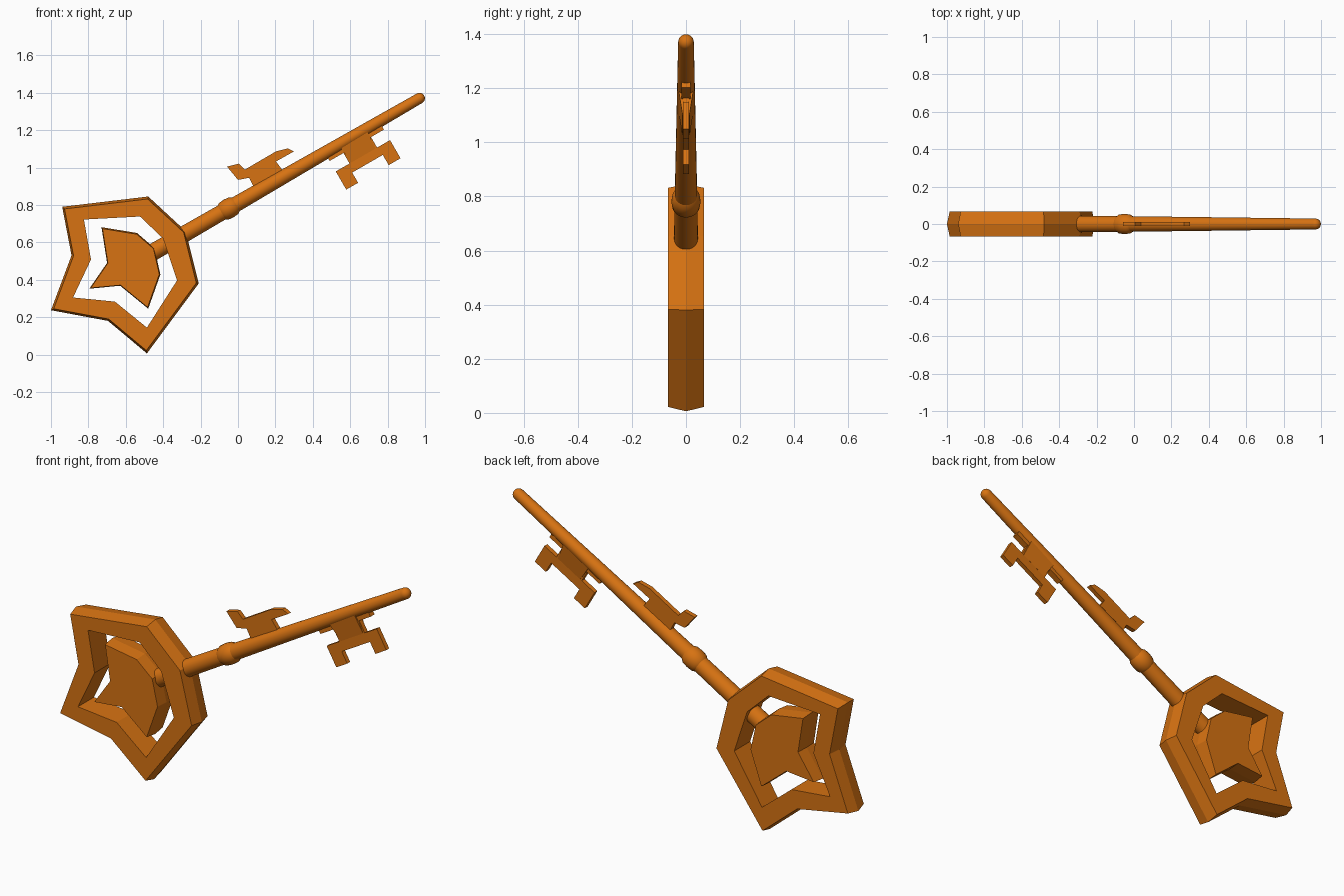
import bpy, bmesh
from math import sin, cos, pi, radians

if "Cube" in bpy.data.objects:
    bpy.data.objects.remove(bpy.data.objects["Cube"])

mat = bpy.data.materials.new("orange_metal")
mat.diffuse_color = (0.68, 0.17, 0.006, 1)
mat.use_nodes = True
mat.node_tree.nodes["Principled BSDF"].inputs["Base Color"].default_value = mat.diffuse_color

ANG = radians(30)          # tilt of the shaft
OX, OZ = -0.05, 0.781      # collar centre on the shaft axis


def along(u, v):
    """Shaft coordinates (along, across) to world x, z."""
    return (OX + u * cos(ANG) - v * sin(ANG), OZ + u * sin(ANG) + v * cos(ANG))


def loft(name, loops, ring=False, smooth=False):
    """Skin matching loops of 3D points; ring joins last to first, else cap."""
    bm = bmesh.new()
    vs = [[bm.verts.new(p) for p in loop] for loop in loops]
    n = len(vs[0])
    pairs = list(zip(vs, vs[1:])) + ([(vs[-1], vs[0])] if ring else [])
    for a, b in pairs:
        for i in range(n):
            j = (i + 1) % n
            bm.faces.new((a[i], a[j], b[j], b[i]))
    if not ring:
        bm.faces.new(vs[0])
        bm.faces.new(vs[-1])
    bmesh.ops.recalc_face_normals(bm, faces=bm.faces)
    me = bpy.data.meshes.new(name)
    bm.to_mesh(me)
    bm.free()
    me.materials.append(mat)
    ob = bpy.data.objects.new(name, me)
    bpy.context.collection.objects.link(ob)
    if smooth:
        bpy.ops.object.select_all(action='DESELECT')
        ob.select_set(True)
        bpy.context.view_layer.objects.active = ob
        bpy.ops.object.shade_smooth_by_angle(angle=radians(35))
    return ob


def at(pts, y):
    return [(x, y, z) for x, z in pts]


def scaled(pts, s, c=(-0.58, 0.46)):
    return [(c[0] + (x - c[0]) * s, c[1] + (z - c[1]) * s) for x, z in pts]


def plate(name, pts, h):
    return loft(name, [at(pts, -h), at(pts, h)])


def lathe(name, profile, seg=24):
    """Revolve (u, radius) pairs around the shaft axis."""
    loops = []
    for u, r in profile:
        loop = []
        for i in range(seg):
            a = 2 * pi * i / seg
            x, z = along(u, r * cos(a))
            loop.append((x, r * sin(a), z))
        loops.append(loop)
    return loft(name, loops, smooth=True)


# Bow: star-shaped frame with a ridged outer rim
outer = [(-.94, .79), (-.48, .845), (-.28, .66), (-.21, .38),
         (-.487, .006), (-.695, .18), (-1.0, .237), (-.89, .53)]
hole = [(-.824, .722), (-.524, .738), (-.40, .62), (-.326, .396),
        (-.487, .144), (-.658, .283), (-.882, .305), (-.786, .508)]
D = 0.066
rim = scaled(outer, 0.965)
loft("bow_frame", [at(rim, -D), at(outer, 0), at(rim, D), at(hole, D), at(hole, -D)], ring=True)

# Solid star inside the frame
star = [(-.73, .681), (-.54, .65), (-.447, .57), (-.415, .428),
        (-.48, .245), (-.63, .368), (-.795, .352), (-.70, .49)]
face = scaled(star, 0.965)
loft("bow_star", [at(face, -D), at(star, 0), at(face, D)])

# Tapered shaft with rounded tip
tip_u, tip_r = 1.178, 0.029
profile = [(-.50, .046), (0, .042)]
profile += [(tip_u + tip_r * sin(a), tip_r * cos(a))
            for a in [pi / 2 * k / 6 * .97 for k in range(7)]]
lathe("shaft", profile)

# Collar ring
lathe("collar", [(-.047, .04), (-.03, .051), (0, .054), (.03, .051), (.047, .04)])

# Bit: base strip, flared neck and two-pronged plate
strip = [along(u, v) for u, v in [(.595, -.01), (.93, -.01), (.93, -.05), (.595, -.05)]]
plate("bit_strip", strip, 0.017)
prongs = [(.68, -.05), (.85, -.05), (.85, -.115), (.93, -.115), (.93, -.227), (.857, -.227),
          (.857, -.164), (.668, -.164), (.668, -.227), (.595, -.227), (.595, -.115), (.68, -.115)]
plate("bit_plate", [along(u, v) for u, v in prongs], 0.012)


def neck_loop(v, h, u0, u1):
    pts = []
    for u, y in [(u0, -h), (u1, -h), (u1, h), (u0, h)]:
        x, z = along(u, v)
        pts.append((x, y, z))
    return pts


loft("bit_neck", [neck_loop(-.01, .028, .68, .85), neck_loop(-.115, .0125, .69, .84)])

# Wing-shaped fin on the upper side of the shaft
fin = [(-.059, 1.005), (.005, 1.021), (.037, .989), (.203, 1.086), (.267, 1.102),
       (.299, 1.086), (.203, 1.032), (.235, .99), (.22, .935), (.11, .875),
       (.059, .945), (0, .934)]
fin[9:10] = [(.11, .875), (.08, .905)]
plate("upper_fin", fin, 0.012)
